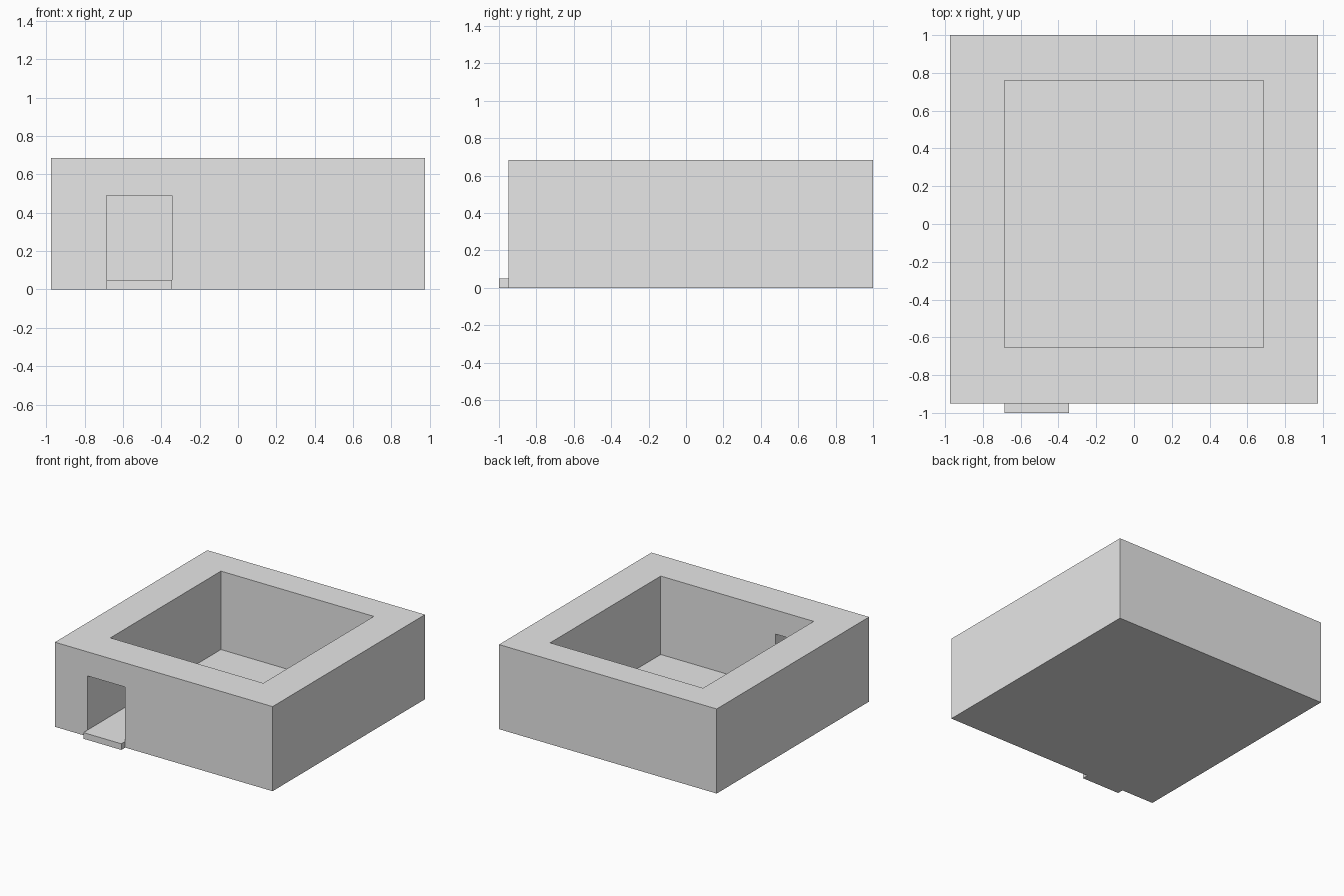
import bpy

default_cube = bpy.data.objects.get("Cube")
if default_cube:
    bpy.data.objects.remove(default_cube, do_unlink=True)

# One plain grey for the whole building
grey = bpy.data.materials.new("plain_grey")
grey.use_nodes = True
colour = (0.8, 0.8, 0.8, 1)
grey.diffuse_color = colour
grey.node_tree.nodes["Principled BSDF"].inputs["Base Color"].default_value = colour


def box(name, low, high):
    """Box between two opposite corners."""
    centre = [(a + b) / 2 for a, b in zip(low, high)]
    bpy.ops.mesh.primitive_cube_add(size=1, location=centre)
    ob = bpy.context.object
    ob.name = name
    ob.scale = [b - a for a, b in zip(low, high)]
    bpy.ops.object.transform_apply(location=True, rotation=False, scale=True)
    ob.data.materials.append(grey)
    return ob


def cut(target, cutter):
    """Subtract the cutter from the target and discard it."""
    cutter.hide_render = True
    mod = target.modifiers.new("cut", "BOOLEAN")
    mod.operation = "DIFFERENCE"
    mod.solver = "EXACT"
    mod.object = cutter
    bpy.context.view_layer.objects.active = target
    bpy.ops.object.modifier_apply(modifier=mod.name)
    bpy.data.objects.remove(cutter, do_unlink=True)


half_width, front, back, height = 0.975, -0.95, 1.0, 0.685
inner, floor = 0.685, 0.05
door_right = -0.345

# Thick walls and floor around an open courtyard
walls = box("walls_and_floor", (-half_width, front, 0), (half_width, back, height))
cut(walls, box("courtyard_cutter", (-inner, -0.655, floor), (inner, 0.76, height + 0.3)))

# Doorway through the front wall, level with the floor
cut(walls, box("doorway_cutter", (-inner, front - 0.2, floor), (door_right, -0.5, 0.49)))

# Doorstep in front of the doorway
box("doorstep", (-inner, -1.0, 0), (door_right, front, floor))
